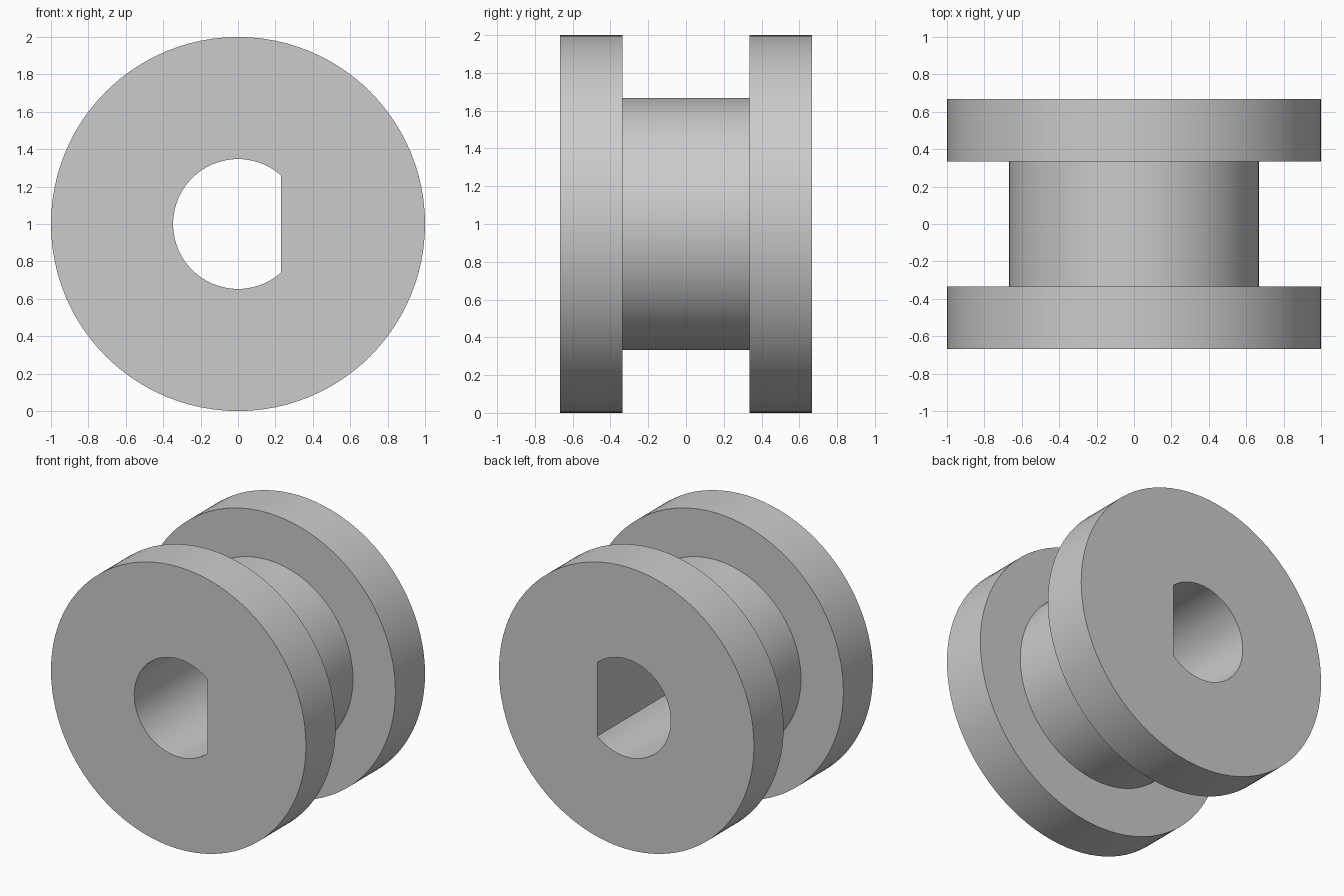
import bpy
import bmesh
from math import cos, sin, pi, radians

default_cube = bpy.data.objects.get("Cube")
if default_cube:
    bpy.data.objects.remove(default_cube, do_unlink=True)

SIDES = 96
STEP = 2 * pi / SIDES
FLANGE_R, HUB_R, BORE_R = 1.0, 0.667, 0.347
HALF_WIDTH, HALF_GAP = 0.667, 0.335
FLAT_STEPS = 13  # the flat of the bore spans this many steps each way from +x
FLAT_X = BORE_R * cos(FLAT_STEPS * STEP)


def circle(radius):
    return [(radius * cos(i * STEP), radius * sin(i * STEP)) for i in range(SIDES)]


def d_bore():
    # Round bore with a flat on the +x side
    points = []
    for i in range(SIDES):
        a = i * STEP
        on_flat = min(i, SIDES - i) <= FLAT_STEPS
        r = FLAT_X / cos(a) if on_flat else BORE_R
        points.append((r * cos(a), r * sin(a)))
    return points


# Closed cross-section: front bore edge, flange, hub, flange, back bore edge
bore, flange, hub = d_bore(), circle(FLANGE_R), circle(HUB_R)
section = [
    (bore, -HALF_WIDTH),
    (flange, -HALF_WIDTH),
    (flange, -HALF_GAP),
    (hub, -HALF_GAP),
    (hub, HALF_GAP),
    (flange, HALF_GAP),
    (flange, HALF_WIDTH),
    (bore, HALF_WIDTH),
]

bm = bmesh.new()
rings = [[bm.verts.new((x, y, z + FLANGE_R)) for x, z in outline] for outline, y in section]
for k, ring in enumerate(rings):
    following = rings[(k + 1) % len(rings)]
    for i in range(SIDES):
        j = (i + 1) % SIDES
        bm.faces.new((ring[i], ring[j], following[j], following[i]))
bmesh.ops.recalc_face_normals(bm, faces=bm.faces)

mesh = bpy.data.meshes.new("spool_body")
bm.to_mesh(mesh)
bm.free()
spool = bpy.data.objects.new("spool_body", mesh)
bpy.context.collection.objects.link(spool)

# Plain grey finish
grey = bpy.data.materials.new("plain_grey")
grey.use_nodes = True
colour = (0.6, 0.6, 0.6, 1.0)
grey.diffuse_color = colour
grey.node_tree.nodes["Principled BSDF"].inputs["Base Color"].default_value = colour
mesh.materials.append(grey)

# Smooth walls with crisp rims
bpy.ops.object.select_all(action="DESELECT")
spool.select_set(True)
bpy.context.view_layer.objects.active = spool
bpy.ops.object.shade_smooth_by_angle(angle=radians(30))
